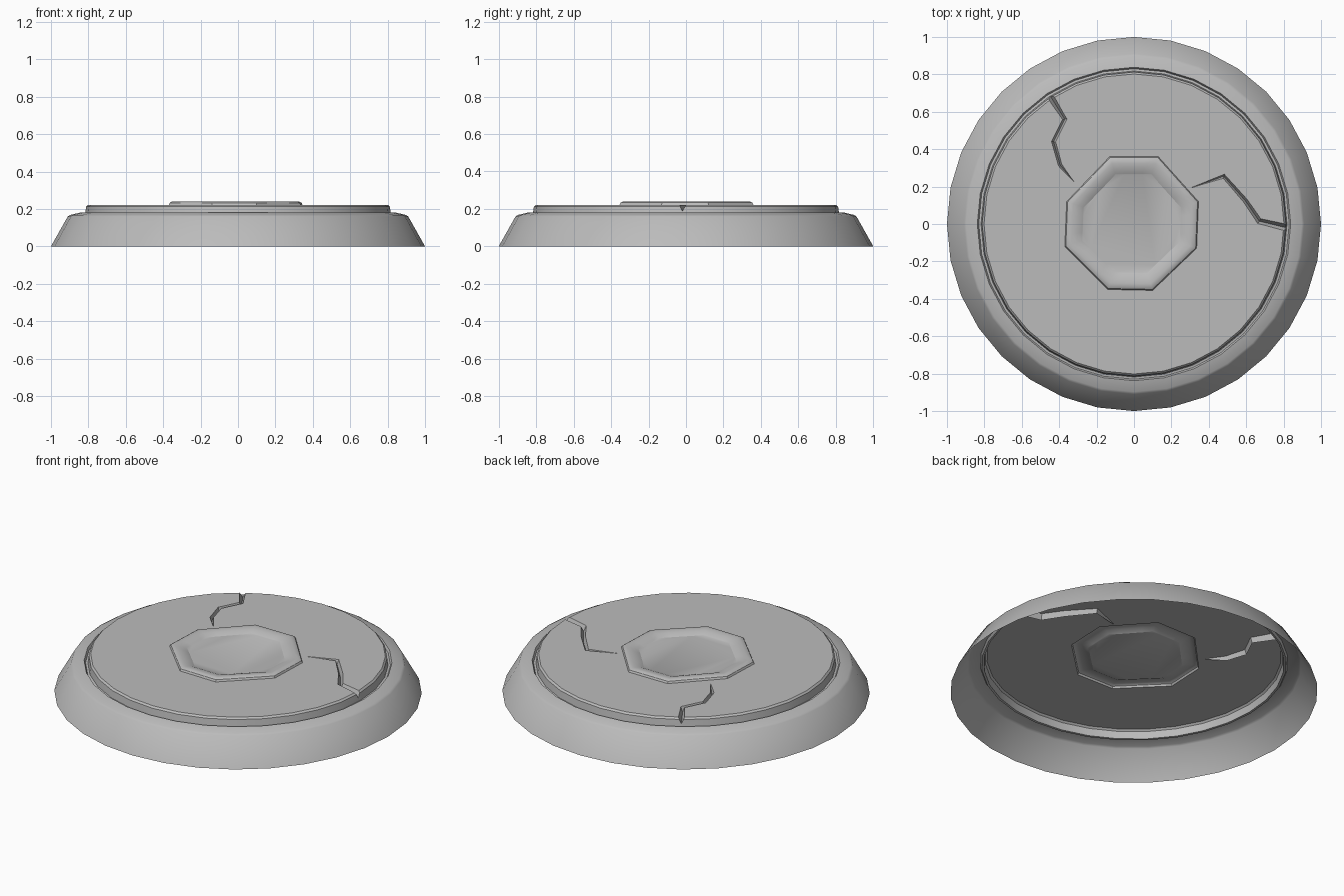
import bpy, bmesh, math
from mathutils import Vector

if "Cube" in bpy.data.objects:
    bpy.data.objects.remove(bpy.data.objects["Cube"])

N = 32
TOP = 0.222

stone = bpy.data.materials.new("grey stone")
stone.diffuse_color = (0.5, 0.5, 0.5, 1)
stone.use_nodes = True
stone.node_tree.nodes["Principled BSDF"].inputs["Base Color"].default_value = stone.diffuse_color


def circle(r, z):
    return [Vector((r * math.cos(math.tau * i / N), r * math.sin(math.tau * i / N), z)) for i in range(N)]


# Slightly uneven octagon corners of the raised central ring
CORNERS = [(.345, .12), (.13, .36), (-.13, .36), (-.36, .12),
           (-.37, -.12), (-.14, -.35), (.10, -.355), (.335, -.13)]


def octagon(s, z):
    """Octagon with four points per side, so that it matches the 32-sided rings."""
    loop = []
    for i in range(N):
        k, t = divmod(i - 2, 4)
        a, b = Vector(CORNERS[k % 8]), Vector(CORNERS[(k + 1) % 8])
        p = a.lerp(b, t / 4)
        loop.append(Vector(((p.x + .012) * s - .012, p.y * s, z)))
    return loop


def mesh_object(name, bm):
    bmesh.ops.recalc_face_normals(bm, faces=bm.faces)
    me = bpy.data.meshes.new(name)
    bm.to_mesh(me)
    bm.free()
    ob = bpy.data.objects.new(name, me)
    bpy.context.collection.objects.link(ob)
    return ob


def loft(name, loops):
    bm = bmesh.new()
    rows = [[bm.verts.new(p) for p in loop] for loop in loops]
    n = len(rows[0])
    for a, b in zip(rows, rows[1:]):
        for i in range(n):
            j = (i + 1) % n
            bm.faces.new((a[i], a[j], b[j], b[i]))
    bm.faces.new(rows[0])
    bm.faces.new(rows[-1])
    return mesh_object(name, bm)


# Base: sloped skirt, rim, groove, raised disc and octagonal ring
rim = [(1, 0), (.91, .16), (.897, .168), (.838, .182), (.83, .168),
       (.818, .17), (.812, .212), (.802, TOP)]
ring = [(1, TOP), (.985, .233), (.955, .239), (.9, .240), (.82, .235), (.745, .224), (.735, TOP)]
base = loft("stone_base", [circle(r, z) for r, z in rim] + [octagon(s, z) for s, z in ring])
base.data.materials.append(stone)


# Crack cutters: tapering V-shaped prisms following a zigzag
def crack(name, path):
    pts = [Vector(p[:2]) for p in path]
    loops = []
    for i, p in enumerate(pts):
        d = (pts[min(i + 1, len(pts) - 1)] - pts[max(i - 1, 0)]).normalized()
        side = Vector((-d.y, d.x)) * path[i][2]
        depth = path[i][3]
        l, r = p + side, p - side
        up = TOP + .01
        loops.append([Vector((l.x, l.y, up)), Vector((r.x, r.y, up)), Vector((p.x, p.y, TOP - depth))])
    return loft(name, loops)


cutters = [
    crack("crack_right", [(.835, -.025, .024, .034), (.67, .015, .020, .032), (.595, .125, .016, .03),
                          (.48, .255, .016, .025), (.31, .195, .003, .004)]),
    crack("crack_left", [(-.475, .73, .026, .034), (-.445, .68, .022, .034), (-.37, .56, .016, .03),
                         (-.43, .44, .015, .028), (-.395, .315, .014, .024), (-.32, .225, .003, .004)]),
]
for c in cutters:
    c.hide_render = True
    m = base.modifiers.new("crack", 'BOOLEAN')
    m.operation = 'DIFFERENCE'
    m.solver = 'EXACT'
    m.object = c

bpy.context.view_layer.objects.active = base
base.select_set(True)
for m in list(base.modifiers):
    bpy.ops.object.modifier_apply(modifier=m.name)
for c in cutters:
    bpy.data.objects.remove(c)

# Open underside
bm = bmesh.new()
bm.from_mesh(base.data)
bottom = [f for f in bm.faces if all(v.co.z < .001 for v in f.verts)]
bmesh.ops.delete(bm, geom=bottom, context='FACES_ONLY')
bm.to_mesh(base.data)
bm.free()

bpy.ops.object.select_all(action='DESELECT')
base.select_set(True)
bpy.ops.object.shade_smooth_by_angle(angle=math.radians(30))
